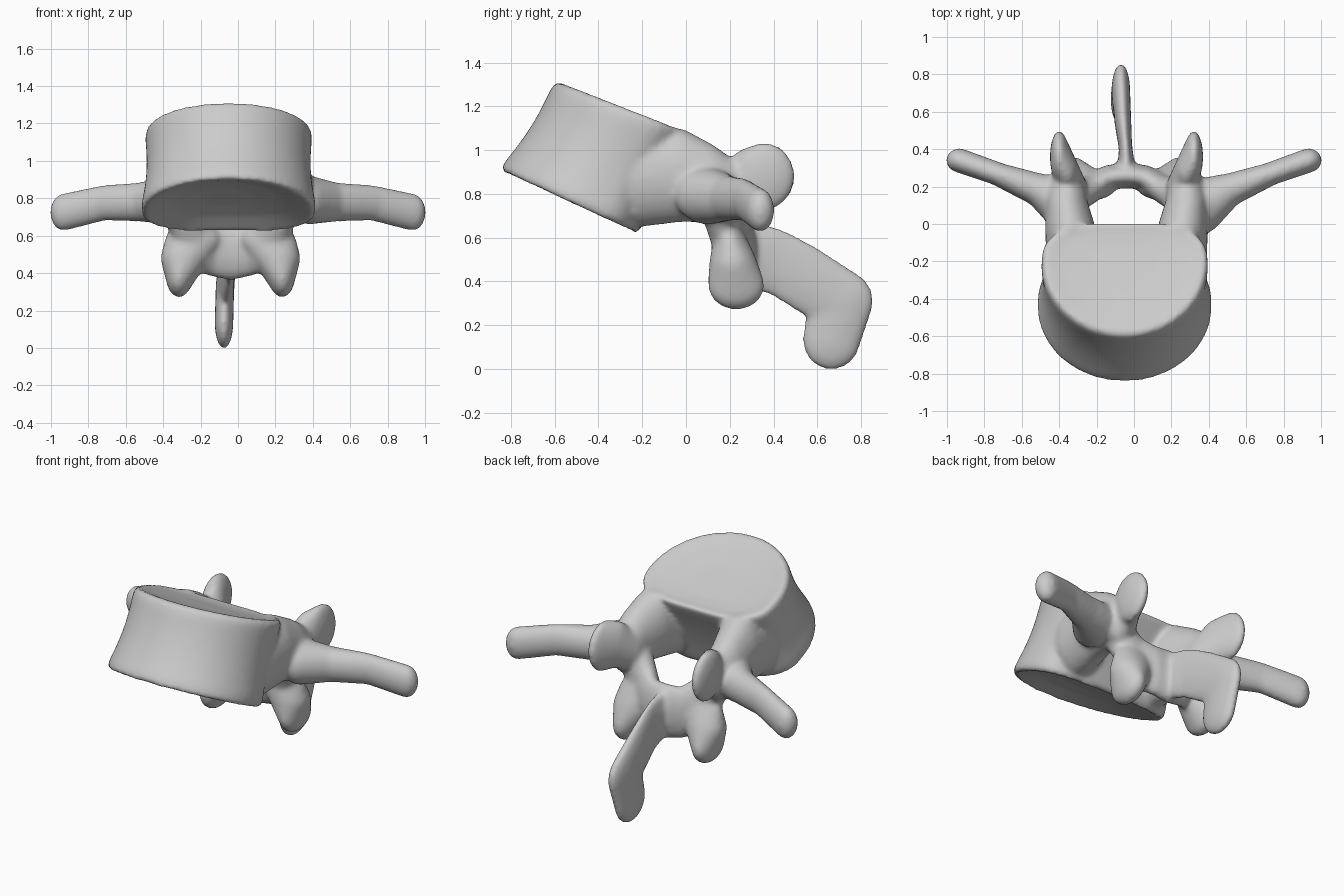
import bpy, bmesh, math
from mathutils import Matrix, Vector

cube = bpy.data.objects.get("Cube")
if cube:
    bpy.data.objects.remove(cube)

bone = bpy.data.materials.new("bone_grey")
bone.use_nodes = True
grey = (0.6, 0.6, 0.6, 1)
bone.diffuse_color = grey
bone.node_tree.nodes["Principled BSDF"].inputs["Base Color"].default_value = grey

bm = bmesh.new()


def chain(stations, middle=0.0, side=1):
    """Skin consecutive ellipsoids (centre, radii) into one limb."""
    for pair in zip(stations, stations[1:]):
        part = bmesh.new()
        for x, y, z, rx, ry, rz in pair:
            place = Matrix.Translation((middle + side * x, y, z)) @ Matrix.Diagonal((rx, ry, rz, 1))
            bmesh.ops.create_uvsphere(part, u_segments=20, v_segments=12, radius=1, matrix=place)
        hull = bmesh.ops.convex_hull(part, input=part.verts)
        inside = [v for v in hull["geom_interior"] if isinstance(v, bmesh.types.BMVert)]
        bmesh.ops.delete(part, geom=inside, context="VERTS")
        bmesh.ops.recalc_face_normals(part, faces=part.faces)
        mesh = bpy.data.meshes.new("limb")
        part.to_mesh(mesh)
        part.free()
        bm.from_mesh(mesh)
        bpy.data.meshes.remove(mesh)


def body_ring(t, scale=1.0, dip=0.0):
    """Outline of the drum at height t: round front, shallow flattened back."""
    centre = Vector((-0.05, -0.46, 0.725)).lerp(Vector((-0.05, -0.2, 1.165)), t)
    width, slope = 0.475 - 0.025 * t, 0.46 - 0.07 * t
    waist = 1 - 0.05 * math.sin(math.pi * t)
    ring = []
    for i in range(64):
        a = math.tau * i / 64
        c, s = math.cos(a), math.sin(a)
        depth = 0.4
        if s > 0:
            depth = 0.27 - 0.03 * t
            s = s ** 0.65 - 0.1 * s ** 8
        x, y = width * waist * scale * c, depth * waist * scale * s
        ring.append(bm.verts.new(centre + Vector((x, y, -slope * y + dip))))
    return ring


# Drum-shaped body with rounded rims and dished end plates
rings = [body_ring(0, 0.3, 0.07), body_ring(0, 0.6, 0.05), body_ring(0, 0.85, 0.015)]
rings += [body_ring(0, 0.95), body_ring(0.04, 0.99)]
rings += [body_ring(i / 8) for i in range(1, 8)]
rings += [body_ring(0.96, 0.99), body_ring(1, 0.95)]
rings += [body_ring(1, 0.75, -0.015), body_ring(1, 0.4, -0.025)]
for low, high in zip(rings, rings[1:]):
    for i in range(64):
        j = (i + 1) % 64
        bm.faces.new((low[i], low[j], high[j], high[i]))
bm.faces.new(rings[0][::-1])
bm.faces.new(rings[-1])

pedicle = [(.28, -.2, .87, .15, .14, .22), (.3, -.03, .885, .135, .11, .215),
           (.32, .1, .85, .115, .1, .18), (.32, .2, .81, .1, .08, .15)]
upper_facet = [(.31, .2, .8, .1, .08, .13), (.32, .28, .87, .065, .1, .14),
               (.36, .36, .88, .05, .14, .155)]
lamina = [(.28, .15, .75, .1, .09, .1), (.18, .2, .58, .1, .065, .17),
          (.1, .25, .54, .06, .065, .16), (0, .26, .53, .06, .07, .17)]
lower_facet = [(.2, .2, .58, .15, .075, .09), (.25, .215, .48, .125, .11, .1),
               (.275, .23, .38, .07, .13, .11)]
side_process = [(.38, .1, .79, .1, .15, .13), (.52, .185, .78, .07, .09, .105),
                (.72, .265, .775, .08, .06, .095), (.935, .34, .725, .07, .065, .1)]

# Paired parts on both sides
for side in (1, -1):
    for part in (pedicle, upper_facet, lamina, lower_facet):
        chain(part, -0.04, side)
    chain(side_process, 0, side)

# Blade-like rear process
chain([(-.04, .27, .53, .05, .06, .15), (-.045, .41, .49, .035, .08, .16),
       (-.06, .56, .405, .045, .1, .165), (-.07, .71, .31, .05, .15, .145),
       (-.075, .665, .135, .05, .135, .14)])

# Fuse everything into one smooth bone
mesh = bpy.data.meshes.new("vertebra")
bm.to_mesh(mesh)
bm.free()
mesh.materials.append(bone)
vertebra = bpy.data.objects.new("vertebra", mesh)
bpy.context.collection.objects.link(vertebra)
fuse = vertebra.modifiers.new("fuse", "REMESH")
fuse.mode = "VOXEL"
fuse.voxel_size = 0.013
fuse.use_smooth_shade = True
soften = vertebra.modifiers.new("soften", "SMOOTH")
soften.factor = 0.5
soften.iterations = 14
